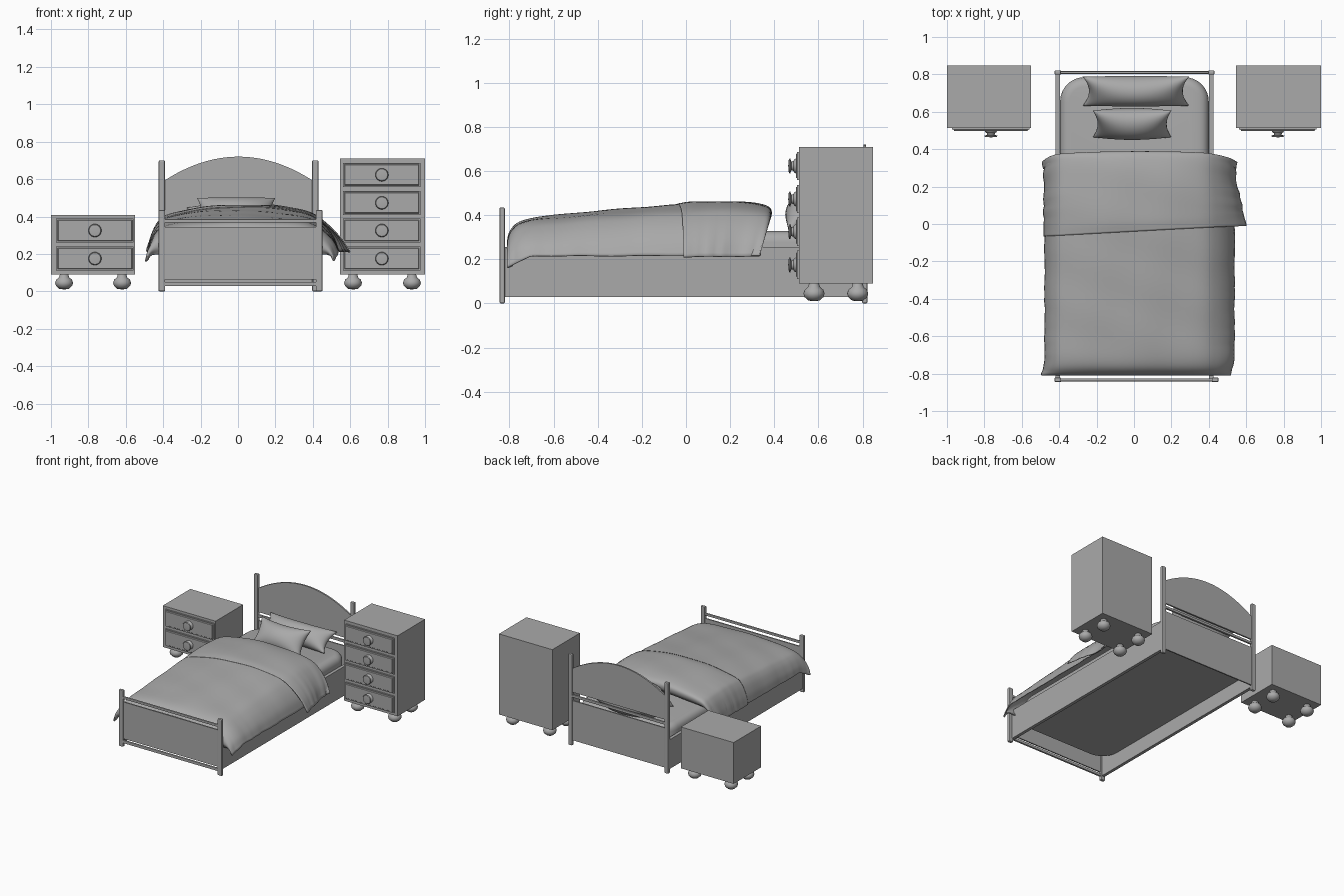
import bpy, bmesh, math
from mathutils import Vector, Matrix

cube = bpy.data.objects.get("Cube")
if cube:
    bpy.data.objects.remove(cube, do_unlink=True)

grey = bpy.data.materials.new("plain grey")
grey.use_nodes = True
grey.diffuse_color = (0.4, 0.4, 0.4, 1)
grey.node_tree.nodes["Principled BSDF"].inputs["Base Color"].default_value = (0.4, 0.4, 0.4, 1)


def finish(name, bm, smooth=False):
    bmesh.ops.recalc_face_normals(bm, faces=bm.faces)
    mesh = bpy.data.meshes.new(name)
    bm.to_mesh(mesh)
    bm.free()
    mesh.materials.append(grey)
    obj = bpy.data.objects.new(name, mesh)
    bpy.context.collection.objects.link(obj)
    if smooth:
        bpy.ops.object.select_all(action='DESELECT')
        obj.select_set(True)
        bpy.context.view_layer.objects.active = obj
        bpy.ops.object.shade_smooth_by_angle(angle=math.radians(45))
    return obj


def box_mesh(x, y, z):
    """Box from (low, high) pairs."""
    bm = bmesh.new()
    bmesh.ops.create_cube(bm, size=1)
    for v in bm.verts:
        v.co = [(lo + hi) / 2 + c * (hi - lo) for c, (lo, hi) in zip(v.co, (x, y, z))]
    return bm


def box(name, x, y, z, bevel=0):
    obj = finish(name, box_mesh(x, y, z))
    if bevel:
        mod = obj.modifiers.new("rounding", 'BEVEL')
        mod.width, mod.segments = bevel, 2


def lathe(name, profile, loc, rot=None):
    """Spin a (radius, height) profile around its own axis."""
    bm = bmesh.new()
    verts = [bm.verts.new((r, 0, h)) for r, h in profile]
    edges = [bm.edges.new(p) for p in zip(verts, verts[1:])]
    bmesh.ops.spin(bm, geom=verts + edges, cent=(0, 0, 0), axis=(0, 0, 1),
                   angle=math.tau, steps=24)
    bmesh.ops.remove_doubles(bm, verts=bm.verts, dist=0.0005)
    bmesh.ops.transform(bm, verts=bm.verts,
                        matrix=Matrix.Translation(loc) @ (rot or Matrix()))
    finish(name, bm, True)


def spline(points, steps):
    """Smooth curve through the points."""
    p = [Vector(q) for q in points]
    p = [2 * p[0] - p[1]] + p + [2 * p[-1] - p[-2]]
    out = []
    for i in range(1, len(p) - 2):
        a, b, c, d = p[i - 1:i + 3]
        for s in range(steps):
            t = s / steps
            out.append(0.5 * (2 * b + (c - a) * t + (2 * a - 5 * b + 4 * c - d) * t * t
                              + (3 * b - a - 3 * c + d) * t ** 3))
    return out + [p[-2]]


def grid(bm, rows):
    rows = [[bm.verts.new(co) for co in row] for row in rows]
    for r, s in zip(rows, rows[1:]):
        for i in range(len(r) - 1):
            bm.faces.new((r[i], r[i + 1], s[i + 1], s[i]))


# Bed frame
for side, foot_x, head_x in (("right", -0.407, -0.407), ("left", 0.434, 0.413)):
    box("foot_post_" + side, (foot_x - 0.018, foot_x + 0.018), (-0.845, -0.821), (0, 0.435), 0.006)
    box("head_post_" + side, (head_x - 0.017, head_x + 0.017), (0.798, 0.822), (0, 0.7), 0.006)
    box("side_rail_" + side, (head_x - 0.012, head_x + 0.012), (-0.825, 0.8), (0.03, 0.255))
box("foot_panel", (-0.4, 0.425), (-0.838, -0.828), (0.062, 0.345))
box("foot_top_rail", (-0.4, 0.425), (-0.841, -0.825), (0.368, 0.386), 0.004)
box("foot_bottom_rail", (-0.4, 0.425), (-0.841, -0.825), (0.028, 0.05), 0.004)
box("head_lower_panel", (-0.4, 0.41), (0.805, 0.815), (0.04, 0.345))
box("head_middle_rail", (-0.4, 0.41), (0.802, 0.818), (0.37, 0.39), 0.004)

# Arched headboard
bm = bmesh.new()
arch = [(x / 16 * 0.4, 0.72 - 0.13 * (x / 16) ** 2) for x in range(-16, 17)]
outline = [(-0.4, 0.41)] + arch + [(0.4, 0.41)]
face = bm.faces.new([bm.verts.new((x + 0.003, 0.804, z)) for x, z in outline])
ext = bmesh.ops.extrude_face_region(bm, geom=[face])
bmesh.ops.translate(bm, vec=(0, 0.012, 0),
                    verts=[g for g in ext["geom"] if isinstance(g, bmesh.types.BMVert)])
finish("headboard_arch", bm)

# Mattress with round corners
bm = box_mesh((-0.395, 0.4), (-0.79, 0.785), (0.145, 0.328))
upright = [e for e in bm.edges if abs(e.verts[0].co.z - e.verts[1].co.z) > 0.1]
bmesh.ops.bevel(bm, geom=upright, offset=0.13, segments=8, profile=0.5, affect='EDGES')
rim = [e for e in bm.edges if min(v.co.z for v in e.verts) > 0.32]
bmesh.ops.bevel(bm, geom=rim, offset=0.05, segments=4, profile=0.5, affect='EDGES')
finish("mattress", bm, True)


# Bed covers: a cross-section of (x, fullness) swept along a (y, height) path
CROSS = [(-0.47, 0), (-0.458, 0.3), (-0.425, 0.62), (-0.37, 0.79), (-0.2, 0.94), (0, 1),
         (0.2, 0.97), (0.36, 0.87), (0.44, 0.66), (0.5, 0.34), (0.53, 0)]


def cover(name, path, hem, flare, wave):
    rows = []
    for y, top in spline(path, 7):
        row = []
        front = min(1, max(0, (0.3 - y) / 0.33))
        corner = max(0, -0.7 - y) / 0.1
        for x, full in spline(CROSS, 5):
            drop = 1 - full
            low = min(hem - 0.05 * corner * drop ** 2, top)
            ripple = wave * drop * (math.sin(31 * y + 3 * x) + 0.5 * math.sin(57 * y - 4 * x))
            crease = 0.003 * math.sin(14 * x + 9 * y) * math.sin(6 * x - 13 * y)
            tuck = (0.04 if x > 0 else -0.04 * drop) * min(corner, 1) ** 2
            spread = flare * drop * front if x > 0 else 0
            row.append((x * (1 + 0.4 * flare * drop - tuck) + spread + math.copysign(ripple, x),
                        y + flare * (front * x - (1 - front) * drop),
                        low + (top - low) * full + crease))
        rows.append(row)
    bm = bmesh.new()
    grid(bm, rows)
    mod = finish(name, bm, True).modifiers.new("thickness", 'SOLIDIFY')
    mod.thickness = 0.006


cover("duvet", [(-0.785, 0.2), (-0.805, 0.26), (-0.79, 0.33), (-0.725, 0.375), (-0.55, 0.398),
                (-0.3, 0.422), (0, 0.445), (0.2, 0.445), (0.34, 0.43)], 0.215, 0, 0.004)
cover("folded_cover", [(-0.04, 0.452), (0.03, 0.462), (0.18, 0.464), (0.31, 0.456),
                       (0.38, 0.435), (0.385, 0.39), (0.35, 0.35)], 0.212, 0.055, 0.005)


# Pillows: puffed pads with pinched corners
def pillow(name, width, height, puff, loc, tilt):
    n = 20
    bm = bmesh.new()
    for sign in (-1, 1):
        rows = []
        for j in range(n + 1):
            v = math.sin((j / n - 0.5) * math.pi)
            row = []
            for i in range(n + 1):
                u = math.sin((i / n - 0.5) * math.pi)
                fat = ((1 - u * u) * (1 - v * v)) ** 0.5
                row.append((u * width / 2 * (1 - 0.12 * (1 - v * v)),
                            v * height / 2 * (1 - 0.16 * (1 - u * u)), sign * puff * fat))
            rows.append(row)
        grid(bm, rows)
    bmesh.ops.remove_doubles(bm, verts=bm.verts, dist=0.0002)
    bmesh.ops.transform(bm, verts=bm.verts, matrix=Matrix.Translation(loc)
                        @ Matrix.Rotation(math.radians(tilt), 4, 'X'))
    finish(name, bm, True)


pillow("back_pillow", 0.57, 0.19, 0.085, (0.01, 0.71, 0.392), 35)
pillow("front_pillow", 0.42, 0.22, 0.08, (-0.01, 0.535, 0.415), 50)

# Cabinets with drawers, knobs and bun feet
FOOT = [(0, 0.01), (0.025, 0.013), (0.043, 0.029), (0.048, 0.045), (0.042, 0.062),
        (0.027, 0.075), (0.022, 0.092)]
KNOB = [(0.034, 0), (0.03, 0.008), (0.022, 0.013), (0.02, 0.022), (0.035, 0.027),
        (0.031, 0.033), (0, 0.036)]


def cabinet(name, left, right, middle, top, knob_heights):
    box(name + "_body", (left, right), (0.513, 0.848), (0.09, top))
    for n, z in enumerate(knob_heights, 1):
        # Drawer front with a raised panel
        bm = box_mesh((middle - 0.207, middle + 0.207), (0.504, 0.52), (z - 0.064, z + 0.064))
        front = min(bm.faces, key=lambda f: f.calc_center_median().y)
        bmesh.ops.inset_region(bm, faces=[front], thickness=0.01)
        bmesh.ops.inset_region(bm, faces=[front], thickness=0.006, depth=0.006)
        finish(f"{name}_drawer_{n}", bm)
        lathe(f"{name}_knob_{n}", KNOB, (middle, 0.499, z), Matrix.Rotation(math.pi / 2, 4, 'X'))
    for side, x in (("right", left + 0.07), ("left", right - 0.07)):
        for end, y in (("front", 0.58), ("back", 0.778)):
            lathe(f"{name}_foot_{end}_{side}", FOOT, (x, y, 0))


cabinet("nightstand", -1, -0.55, -0.765, 0.408, (0.325, 0.175))
cabinet("tall_chest", 0.545, 1, 0.769, 0.71, (0.623, 0.473, 0.325, 0.175))
